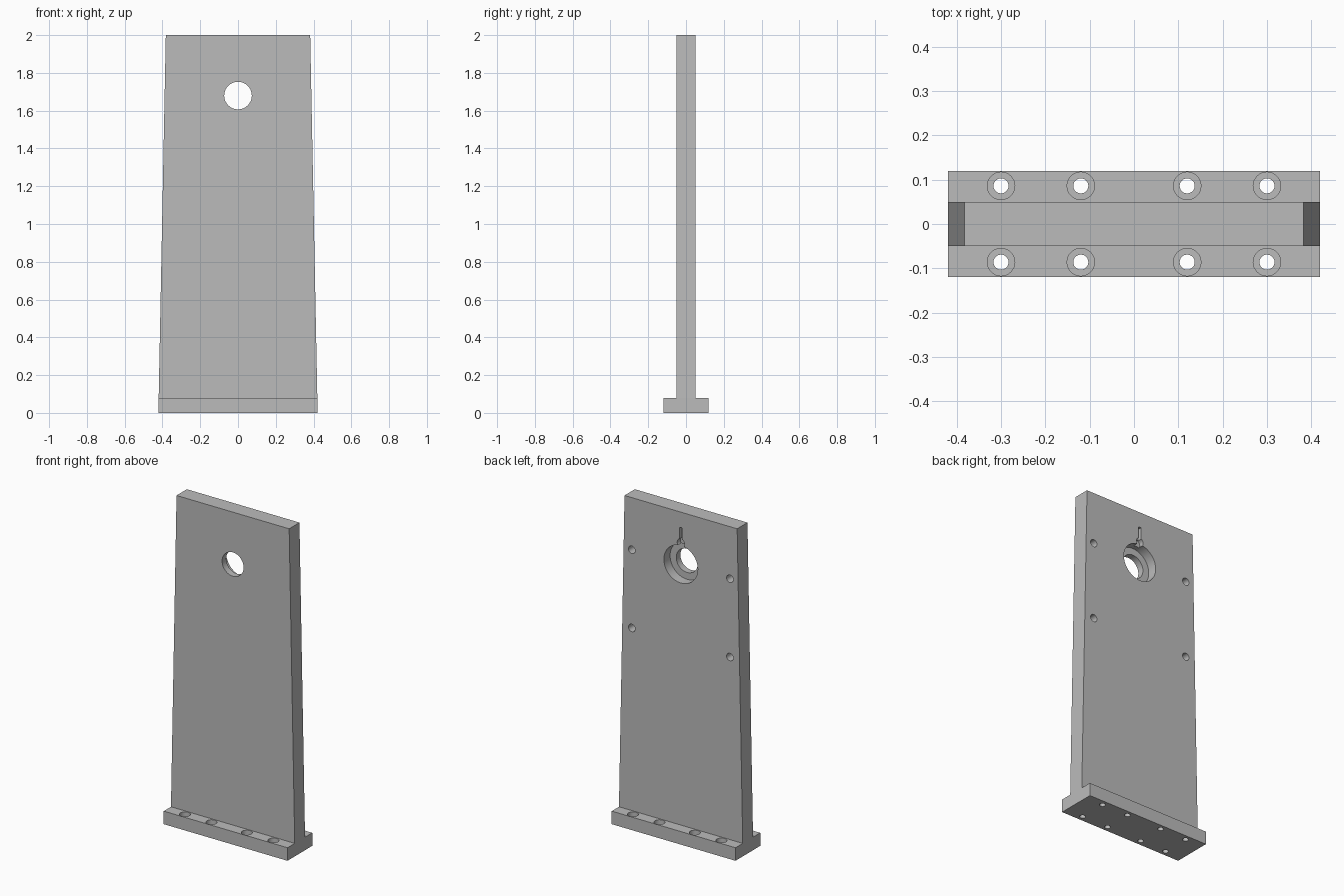
import bpy, bmesh, math
from mathutils import Matrix, Vector

cube = bpy.data.objects.get("Cube")
if cube:
    bpy.data.objects.remove(cube, do_unlink=True)

grey = bpy.data.materials.new("plain grey")
grey.use_nodes = True
colour = (0.5, 0.5, 0.5, 1)
grey.diffuse_color = colour
grey.node_tree.nodes["Principled BSDF"].inputs["Base Color"].default_value = colour


def finish(name, bm):
    bmesh.ops.recalc_face_normals(bm, faces=bm.faces)
    mesh = bpy.data.meshes.new(name)
    bm.to_mesh(mesh)
    bm.free()
    mesh.materials.append(grey)
    obj = bpy.data.objects.new(name, mesh)
    bpy.context.collection.objects.link(obj)
    return obj


def block(name, low, high, top_scale=1.0):
    """Box between two corners, with its top narrowed in x."""
    bm = bmesh.new()
    bmesh.ops.create_cube(bm, size=1)
    low, high = Vector(low), Vector(high)
    for v in bm.verts:
        is_top = v.co.z > 0
        v.co = (low + high) / 2 + v.co * (high - low)
        if is_top:
            v.co.x *= top_scale
    return finish(name, bm)


def drill(name, radius, start, end, segments=48):
    """Cylinder running from one point to another."""
    bm = bmesh.new()
    start, end = Vector(start), Vector(end)
    axis = end - start
    turn = axis.to_track_quat('Z', 'Y').to_matrix().to_4x4()
    bmesh.ops.create_cone(bm, cap_ends=True, segments=segments, radius1=radius,
                          radius2=radius, depth=axis.length,
                          matrix=Matrix.Translation((start + end) / 2) @ turn)
    return finish(name, bm)


def cut(target, cutters):
    """Subtract every cutter, then discard it."""
    bpy.ops.object.select_all(action='DESELECT')
    bpy.context.view_layer.objects.active = target
    target.select_set(True)
    for cutter in cutters:
        cutter.hide_render = True
        mod = target.modifiers.new("cut", 'BOOLEAN')
        mod.operation = 'DIFFERENCE'
        mod.solver = 'EXACT'
        mod.object = cutter
        bpy.ops.object.modifier_apply(modifier=mod.name)
        bpy.data.objects.remove(cutter, do_unlink=True)
    bpy.ops.object.shade_smooth_by_angle(angle=math.radians(30))


# Base flange with two rows of counterbored bolt holes
base_top, wall_y, bore_z = 0.08, 0.05, 1.68
flange = block("base_flange", (-0.42, -0.12, 0), (0.42, 0.12, base_top))
bolts = []
for x in (-0.3, -0.12, 0.12, 0.3):
    for y in (-0.086, 0.086):
        bolts.append(drill("bolt_hole", 0.017, (x, y, -0.1), (x, y, 0.2), 24))
        bolts.append(drill("bolt_recess", 0.031, (x, y, 0.04), (x, y, 0.2), 32))
cut(flange, bolts)

# Tapered upright plate
plate = block("upright_plate", (-0.42, -wall_y, base_top), (0.42, wall_y, 2), 0.91)

# Stepped main bore, wider at the back
cutters = [drill("bore", 0.073, (0, -0.2, bore_z), (0, 0.2, bore_z), 64),
           drill("bore_recess", 0.115, (0, -0.01, bore_z), (0, 0.2, bore_z), 64)]

# Narrow groove and pocket above the bore
cutters.append(block("groove", (-0.009, 0.025, 1.78), (0.009, 0.2, 1.905)))
cutters.append(drill("groove_pocket", 0.025, (0, 0.02, 1.81), (0, 0.2, 1.81), 24))

# Four blind fixing holes in the back
for x in (-0.333, 0.333):
    for z in (1.2, bore_z):
        cutters.append(drill("fixing_hole", 0.023, (x, -0.01, z), (x, 0.2, z), 24))
cut(plate, cutters)
